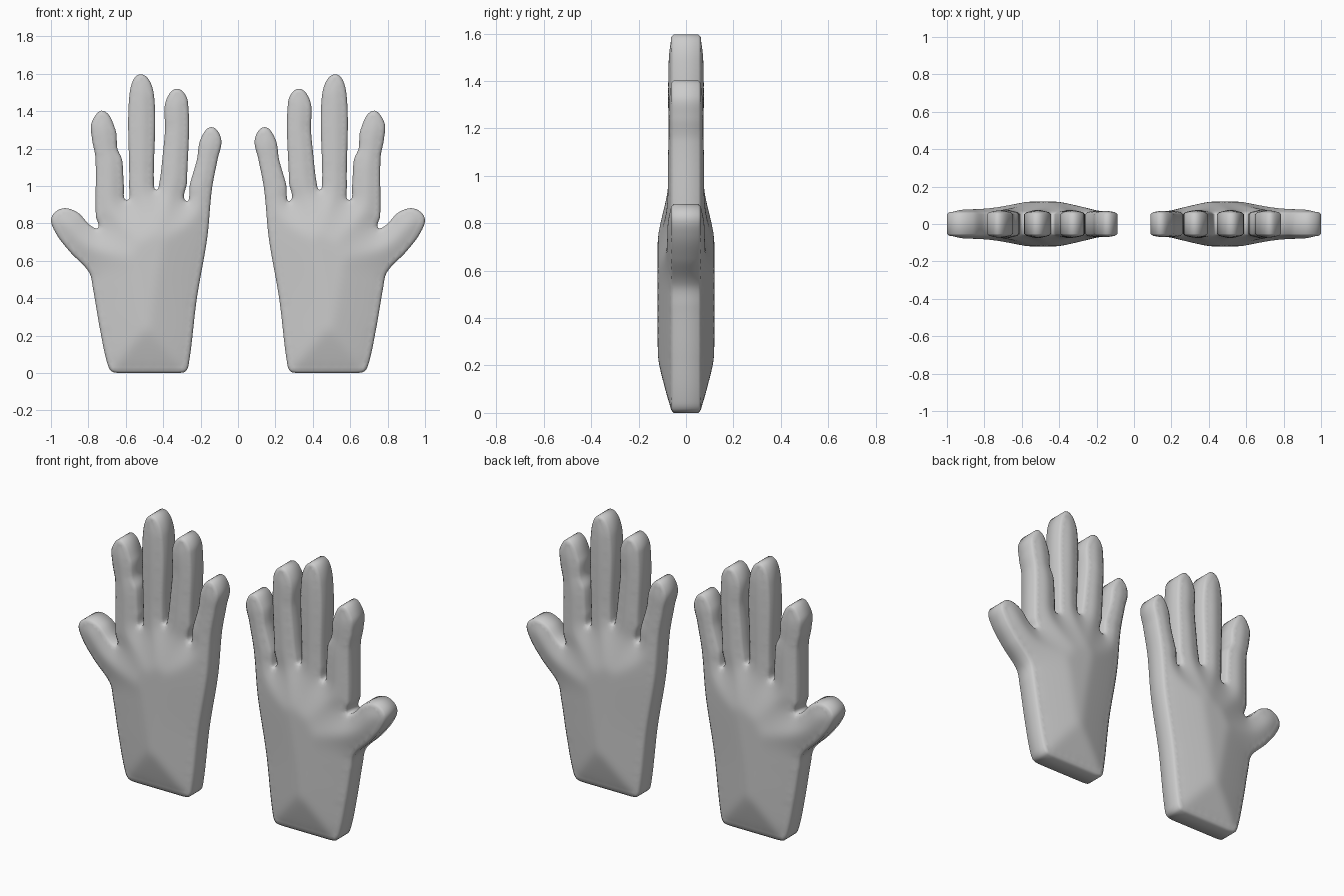
import bpy, bmesh
from mathutils import Vector, kdtree
from mathutils.geometry import delaunay_2d_cdt, interpolate_bezier

if "Cube" in bpy.data.objects:
    bpy.data.objects.remove(bpy.data.objects["Cube"])

# Silhouette of one hand (x, z), from the wrist up the little finger to the thumb
OUTLINE = [(.47, 0), (.29, .004), (.265, .04), (.22, .40), (.165, .72), (.14, .98), (.11, 1.14),
           (.09, 1.25), (.142, 1.315), (.2, 1.25), (.22, 1.14), (.257, 1.01), (.278, .92),
           (.273, 1.02), (.268, 1.45), (.326, 1.52), (.387, 1.45), (.39, 1.3), (.402, 1.17),
           (.42, 1.02), (.437, .98), (.45, 1.02), (.45, 1.49), (.52, 1.597), (.58, 1.49),
           (.582, 1.0), (.595, .925), (.61, 1.0), (.62, 1.14), (.645, 1.2), (.655, 1.3),
           (.72, 1.402), (.782, 1.34), (.78, 1.25), (.762, 1.15), (.76, .84), (.748, .777),
           (.79, .79), (.86, .86), (.94, .88), (.998, .83), (.975, .75), (.9, .65),
           (.797, .54), (.775, .45), (.738, .235), (.695, .04), (.665, .004)]
STEP = .012


def smooth_loop(points):
    """Closed smooth curve through the points, evenly sampled."""
    p = [Vector(q) for q in points]
    n = len(p)
    tan = [(p[(i + 1) % n] - p[i - 1]).normalized() for i in range(n)]
    loop = []
    for i in range(n):
        a, b = p[i], p[(i + 1) % n]
        length = (b - a).length
        k = max(3, round(length / STEP) + 1)
        seg = interpolate_bezier(a, a + tan[i] * length / 3,
                                 b - tan[(i + 1) % n] * length / 3, b, k)
        loop += [Vector((q[0], max(q[1], 0))) for q in seg[:-1]]
    return loop


rim = smooth_loop(OUTLINE)
n = len(rim)
tree = kdtree.KDTree(n)
for i, q in enumerate(rim):
    tree.insert((q.x, q.y, 0), i)
tree.balance()


def rim_distance(q):
    return tree.find((q[0], q[1], 0))[2]


# Fill points: a ring just inside the rim (soft edge) and a regular grid
points = list(rim)
for i in range(n):
    t = (rim[(i + 1) % n] - rim[i - 1]).normalized()
    for side in (1, -1):
        q = rim[i] + Vector((t.y, -t.x)) * .012 * side
        if rim_distance(q) > .0105:
            points.append(q)
for ix in range(60):
    for iz in range(104):
        q = Vector((.06 + ix * .016 + (iz % 2) * .008, iz * .0156))
        if rim_distance(q) > .019:
            points.append(q)
co, _, faces, *_ = delaunay_2d_cdt(points, [(i, (i + 1) % n) for i in range(n)], [], 1, 1e-6)

# Puffed half thickness: grows with distance from the rim, flat on the palm
sheet = bmesh.new()
vs = [sheet.verts.new((c[0], 0, c[1])) for c in co]
for f in faces:
    sheet.faces.new([vs[i] for i in f])
bmesh.ops.delete(sheet, geom=[v for v in vs if not v.link_faces], context='VERTS')
sheet.verts.index_update()
verts = list(sheet.verts)
half = []
for v in verts:
    d = 0 if v.is_boundary else rim_distance((v.co.x, v.co.z))
    u = min(d / .23, 1)
    half.append(.052 + .007 * min(d / .012, 1) + .061 * (1.15 * u - .15 * u * u))
fixed = [v.is_boundary or rim_distance((v.co.x, v.co.z)) < .014 for v in verts]
near = [[e.other_vert(v).index for e in v.link_edges] for v in verts]
for _ in range(6):
    half = [half[i] if fixed[i] else
            .4 * half[i] + .6 * sum(half[j] for j in near[i]) / len(near[i])
            for i in range(len(half))]

# Front and back skins plus the rim wall
m = len(verts)
data = [(v.co.x, -h, v.co.z) for v, h in zip(verts, half)]
data += [(v.co.x, h, v.co.z) for v, h in zip(verts, half)]
polys = []
for f in sheet.faces:
    ids = [v.index for v in f.verts]
    polys += [ids, [i + m for i in reversed(ids)]]
for e in sheet.edges:
    if e.is_boundary:
        a, b = (v.index for v in e.verts)
        polys.append([a, b, b + m, a + m])
sheet.free()
mesh = bpy.data.meshes.new("hands")
mesh.from_pydata(data, [], polys)
bm = bmesh.new()
bm.from_mesh(mesh)
bmesh.ops.recalc_face_normals(bm, faces=bm.faces[:])
for f in bm.faces:
    f.smooth = True
bm.to_mesh(mesh)
bm.free()

# Pair of hands, mirrored across x = 0
hands = bpy.data.objects.new("hands", mesh)
bpy.context.collection.objects.link(hands)
mirror = hands.modifiers.new("mirror", 'MIRROR')
mirror.use_mirror_merge = False
